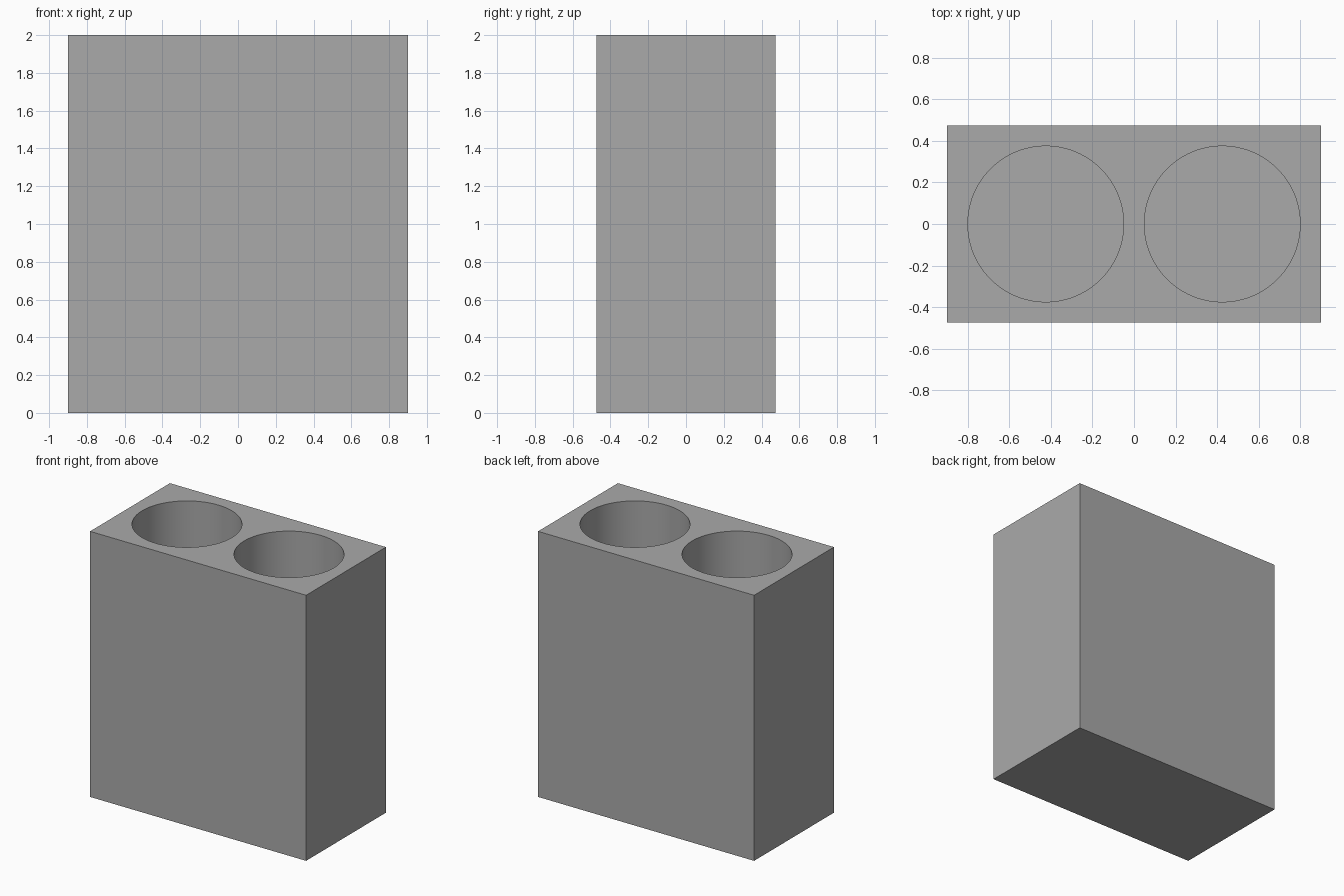
import bpy, math

cube = bpy.data.objects.get("Cube")
if cube:
    bpy.data.objects.remove(cube, do_unlink=True)

WIDTH, DEPTH, HEIGHT = 1.8, 0.95, 2.0
WALL = 0.1
RADIUS = 0.375
OFFSET = 0.425

grey = bpy.data.materials.new("plain grey")
grey.use_nodes = True
colour = (0.4, 0.4, 0.4, 1)
grey.diffuse_color = colour
grey.node_tree.nodes["Principled BSDF"].inputs["Base Color"].default_value = colour

# Solid block
bpy.ops.mesh.primitive_cube_add(size=1, location=(0, 0, HEIGHT / 2))
holder = bpy.context.object
holder.name = "holder_block"
holder.scale = (WIDTH, DEPTH, HEIGHT)
bpy.ops.object.transform_apply(location=False, rotation=False, scale=True)
holder.data.materials.append(grey)

# Two round wells, closed at the bottom
for side, x in (("left", OFFSET), ("right", -OFFSET)):
    bpy.ops.mesh.primitive_cylinder_add(
        vertices=96, radius=RADIUS, depth=HEIGHT,
        location=(x, 0, WALL + HEIGHT / 2))
    cutter = bpy.context.object
    cutter.name = side + "_well_cutter"
    cutter.data.materials.append(grey)
    cutter.hide_render = True
    well = holder.modifiers.new(side + "_well", 'BOOLEAN')
    well.operation = 'DIFFERENCE'
    well.solver = 'EXACT'
    well.object = cutter
    bpy.context.view_layer.objects.active = holder
    bpy.ops.object.modifier_apply(modifier=well.name)
    bpy.data.objects.remove(cutter, do_unlink=True)

# Smooth well walls with sharp rims
bpy.ops.object.select_all(action='DESELECT')
holder.select_set(True)
bpy.context.view_layer.objects.active = holder
bpy.ops.object.shade_smooth_by_angle(angle=math.radians(30))
